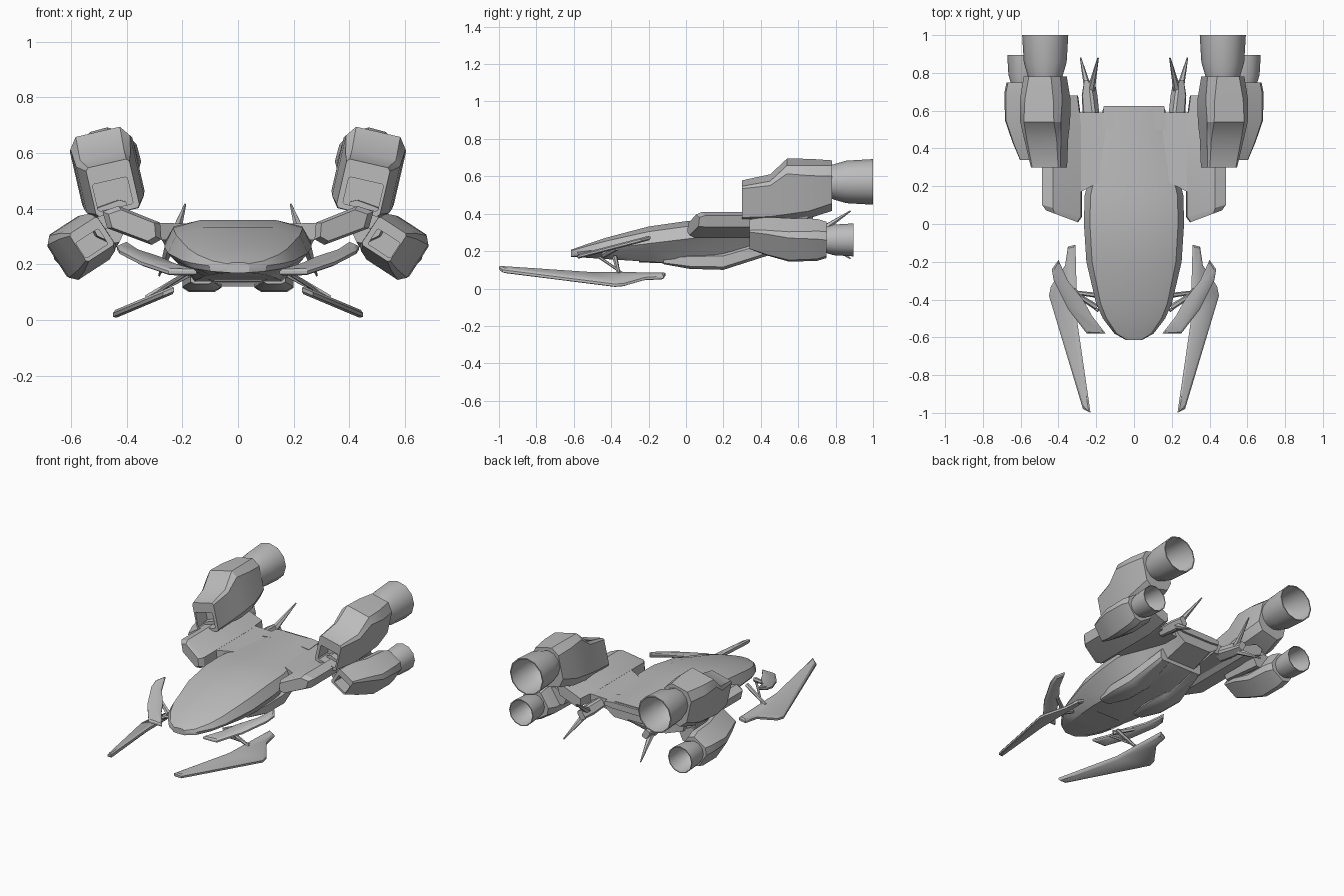
import bpy, bmesh, math
from mathutils import Vector

cube = bpy.data.objects.get("Cube")
if cube:
    bpy.data.objects.remove(cube)

grey = bpy.data.materials.new("hull_grey")
grey.use_nodes = True
colour = (.5, .5, .5, 1)
grey.diffuse_color = colour
grey.node_tree.nodes["Principled BSDF"].inputs["Base Color"].default_value = colour


def finish(name, bm, mirror=True, angle=32):
    bmesh.ops.recalc_face_normals(bm, faces=bm.faces[:])
    mesh = bpy.data.meshes.new(name)
    bm.to_mesh(mesh)
    bm.free()
    mesh.materials.append(grey)
    part = bpy.data.objects.new(name, mesh)
    bpy.context.collection.objects.link(part)
    if mirror:
        part.modifiers.new("Mirror", 'MIRROR')
    bpy.ops.object.select_all(action='DESELECT')
    part.select_set(True)
    bpy.context.view_layer.objects.active = part
    bpy.ops.object.shade_smooth_by_angle(angle=math.radians(angle))


def loft(name, rings, mirror=True, angle=32):
    """Skin a list of equally long point rings and cap both ends."""
    bm = bmesh.new()
    rows = [[bm.verts.new(point) for point in ring] for ring in rings]
    for front, back in zip(rows, rows[1:]):
        for i in range(len(front)):
            bm.faces.new((front[i - 1], front[i], back[i], back[i - 1]))
    bm.faces.new(rows[0])
    bm.faces.new(rows[-1])
    finish(name, bm, mirror, angle)


def octagon(y, x, z, half_width, half_height, roll=0, cut=.35):
    """Chamfered rectangle across the y axis, rolled outwards."""
    c, s = math.cos(math.radians(roll)), math.sin(math.radians(roll))
    k = 1 - cut
    quarter = [(1, k), (k, 1), (-k, 1), (-1, k)]
    shape = quarter + [(-u, -v) for u, v in quarter]
    return [(x + u * half_width * c + v * half_height * s, y,
             z - u * half_width * s + v * half_height * c) for u, v in shape]


def pod(name, roll, stations, mirror=True):
    loft(name, [octagon(*station, roll=roll) for station in stations], mirror)


def nacelle(name, roll, stations):
    """Engine body, boxy in front and rounder behind, with a recessed intake."""
    last = len(stations) - 1
    body = [octagon(*station, roll=roll, cut=.12 + .28 * i / last)
            for i, station in enumerate(stations)]
    y, x, z, w, h = stations[0]
    throat = [octagon(y + depth, x, z - h / 4, w * .8, h * .55, roll, cut=.1)
              for depth in (.1, 0)]
    loft(name, throat + body)


def circle(center, radius, sides, turn):
    spokes = [Vector((math.cos(math.tau * i / sides), math.sin(math.tau * i / sides), 0))
              for i in range(sides)]
    return [center + turn @ (spoke * radius) for spoke in spokes]


def rod(name, start, end, start_radius, end_radius):
    start, end = Vector(start), Vector(end)
    turn = (end - start).to_track_quat('Z', 'Y')
    loft(name, [circle(start, start_radius, 6, turn), circle(end, end_radius, 6, turn)])


def nozzle(name, x, z, front, back, radius):
    """Hollow bell, open at the rear."""
    turn = Vector((0, 1, 0)).to_track_quat('Z', 'Y')
    profile = [(0, .7), (.4, .93), (1, 1), (1, .94), (.4, .85), (.15, .55)]
    loft(name, [circle(Vector((x, front + (back - front) * t, z)), radius * f, 12, turn)
                for t, f in profile])


def plate(name, outline, height, thick):
    """Thin blade with bevelled faces over a sloping plane."""
    bm = bmesh.new()
    face = bm.faces.new([bm.verts.new((x, y, height(x, y))) for x, y in outline])
    extruded = bmesh.ops.extrude_face_region(bm, geom=[face], use_keep_orig=True)
    for item in extruded["geom"]:
        if isinstance(item, bmesh.types.BMVert):
            item.co.z += thick
    bmesh.ops.recalc_face_normals(bm, faces=bm.faces[:])
    sides = [f for f in bm.faces if len(f.verts) > 4]
    bmesh.ops.inset_individual(bm, faces=sides, thickness=thick, depth=thick * .6)
    finish(name, bm)


def hull_ring(y):
    """Rounded nose, tapering tail, domed deck and flat belly."""
    nose = min((y + .62) / .62, 1)
    tail = max(0, min((y - .1) / .45, 1))
    width = .265 * (1 - (1 - nose) ** 2) ** .45 - .1 * tail * tail * (3 - 2 * tail)
    deck = .36 - .155 * (1 - nose) ** 1.5
    rim = min(.19 + .12 * (y + .62), .31)
    belly = .17 - .04 * nose + .3 * max(0, y - .2)
    half = [(.5, deck), (.88, deck * .7 + rim * .3), (1, rim), (.93, rim - .02), (.6, belly)]
    right = [(width * f, y, z) for f, z in half]
    return right + [(-x, y, z) for x, y, z in reversed(right)]


# Hull with tail lip and belly
loft("hull", [hull_ring(y) for y in (-.615, -.58, -.5, -.42, -.2, 0, .15, .3, .45, .61)],
     mirror=False, angle=25)
pod("tail_lip", 0, [(.5, 0, .335, .17, .02), (.625, 0, .335, .16, .02)], mirror=False)
pod("belly_box", 0, [(-.25, 0, .16, .12, .02), (.25, 0, .15, .14, .03),
                     (.45, 0, .21, .12, .03)], mirror=False)
pod("belly_pod", 0, [(-.12, .13, .15, .04, .02), (.02, .13, .145, .07, .04),
                     (.2, .13, .145, .07, .045), (.45, .12, .22, .04, .04)])

# Upper engines
nacelle("upper_nacelle", 13, [
    (.3, .45, .475, .08, .09), (.45, .465, .49, .1, .105), (.54, .47, .53, .11, .15),
    (.66, .47, .535, .115, .145), (.78, .47, .55, .1, .125)])
nozzle("upper_nozzle", x=.47, z=.57, front=.76, back=1, radius=.122)

# Lower engines
nacelle("lower_nacelle", 33, [
    (.34, .525, .29, .06, .06), (.43, .54, .28, .08, .08), (.55, .57, .26, .09, .095),
    (.7, .575, .26, .09, .095), (.75, .58, .26, .08, .085)])
nozzle("lower_nozzle", x=.583, z=.26, front=.72, back=.895, radius=.088)


def arm_ring(y, size, skew):
    """Sloping six-sided section of the arm beside the hull."""
    section = [(.43, .41), (.28, .35), (.275, .29), (.31, .27), (.47, .33), (.487, .39)]
    x_mid, z_mid = .38, .34
    return [(x_mid + (x - x_mid) * size, y + skew * (x - .28), z_mid + (z - z_mid) * size)
            for x, z in section]


# Arm pods and the links that carry the engines
loft("arm_pod", [arm_ring(.01, .8, .3), arm_ring(.04, 1, .3), arm_ring(.52, 1, 0),
                 arm_ring(.68, .8, 0)], angle=25)
loft("arm_link", [[(.15, inner, .345), (.3, outer, .35), (.3, outer, .29), (.15, inner, .28)]
                  for inner, outer in ((.24, .16), (.59, .59))])
pod("engine_mount", 20, [(.36, .45, .38, .06, .04), (.65, .46, .38, .06, .05)])
pod("lower_mount", -25, [(.38, .46, .325, .05, .04), (.66, .48, .31, .06, .04)])

# Forward blades and crescent winglets
plate("front_blade",
      [(.31, -.11), (.35, -.12), (.365, -.22), (.44, -.33), (.45, -.38),
       (.27, -.98), (.23, -1), (.3, -.52), (.305, -.3)],
      height=lambda x, y: .095 - (x - .25) * .42, thick=.013)
plate("crescent_winglet",
      [(.4, -.19), (.435, -.24), (.425, -.3), (.35, -.45), (.25, -.58),
       (.15, -.58), (.22, -.49), (.27, -.4), (.35, -.3)],
      height=lambda x, y: .165 + (y + .58) * .26, thick=.011)

# Struts from the hull to the blades
rod("blade_strut", (.18, -.38, .165), (.33, -.36, .08), .014, .01)
rod("blade_brace", (.19, -.46, .165), (.33, -.33, .075), .008, .006)
rod("winglet_strut", (.2, -.44, .18), (.31, -.37, .215), .016, .012)

# Tail prongs
pod("prong_base", 30, [(.55, .225, .305, .04, .03), (.68, .235, .29, .035, .035),
                       (.76, .237, .285, .02, .03)])
rod("upper_prong", (.23, .7, .295), (.19, .88, .415), .022, .004)
rod("lower_prong", (.24, .7, .275), (.283, .88, .16), .022, .004)
